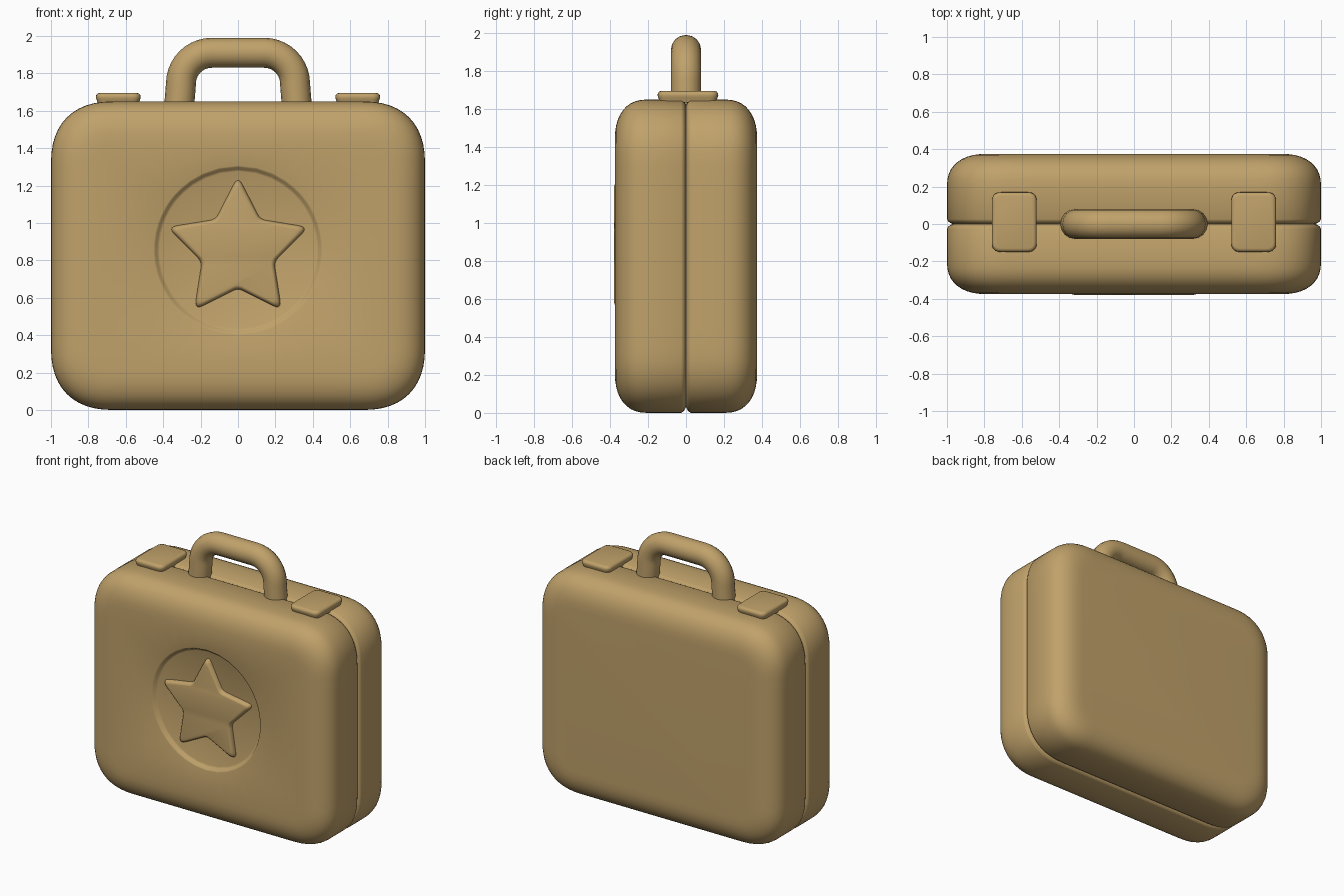
import bpy, bmesh, math
from mathutils import Vector

if "Cube" in bpy.data.objects:
    bpy.data.objects.remove(bpy.data.objects["Cube"])

tan = bpy.data.materials.new("tan_plastic")
tan.diffuse_color = (0.53, 0.36, 0.145, 1)
tan.use_nodes = True
tan.node_tree.nodes["Principled BSDF"].inputs["Base Color"].default_value = tan.diffuse_color


def finish(obj, angle=40):
    obj.data.materials.append(tan)
    bpy.ops.object.select_all(action='DESELECT')
    obj.select_set(True)
    bpy.context.view_layer.objects.active = obj
    bpy.ops.object.shade_smooth_by_angle(angle=math.radians(angle))


def loft(name, rings, angle=40):
    """Skin a list of equal-length point rings and cap both ends."""
    bm = bmesh.new()
    loops = [[bm.verts.new(p) for p in ring] for ring in rings]
    n = len(loops[0])
    for a, b in zip(loops, loops[1:]):
        for i in range(n):
            j = (i + 1) % n
            bm.faces.new((a[i], a[j], b[j], b[i]))
    bm.faces.new(loops[0][::-1])
    bm.faces.new(loops[-1])
    bmesh.ops.recalc_face_normals(bm, faces=bm.faces)
    mesh = bpy.data.meshes.new(name)
    bm.to_mesh(mesh)
    bm.free()
    obj = bpy.data.objects.new(name, mesh)
    bpy.context.collection.objects.link(obj)
    finish(obj, angle)
    return obj


def soft(t, power=2.4):
    """Quarter superellipse, t from 0 to 1."""
    a = t * math.pi / 2
    return max(math.cos(a), 0) ** (2 / power), max(math.sin(a), 0) ** (2 / power)


def outline(hx, hz, r, y, zc, arc=12, side=10):
    """Rounded rectangle in the xz plane with points along the straight sides."""
    corners = []
    for k, (sx, sz) in enumerate(((1, 1), (-1, 1), (-1, -1), (1, -1))):
        pts = []
        for i in range(arc + 1):
            c, s = soft(i / arc)
            if k % 2:
                c, s = s, c
            pts.append(Vector((sx * (hx - r + r * c), y, zc + sz * (hz - r + r * s))))
        corners.append(pts)
    ring = []
    for k in range(4):
        ring += corners[k]
        a, b = corners[k][-1], corners[(k + 1) % 4][0]
        ring += [a.lerp(b, i / side) for i in range(1, side)]
    return ring


# Case: seam groove at the middle, soft edges towards front and back
steps = [(0, 0.03), (0.006, 0.018), (0.013, 0.007), (0.026, 0)]
for i in range(11):
    c, s = soft(i / 10)
    steps.append((0.20 + 0.175 * s, 0.22 * (1 - c)))
half = [(y, d) for y, d in steps]
sections = [(y, d) for y, d in reversed(half)] + [(-y, d) for y, d in half[1:]]
rings = [outline(1 - d, 0.825 - d, 0.34 - d, y, 0.825) for y, d in sections]

# Round recess on the front, reached from the last outline
ZC = 0.855
base = rings[-1]
for radius, y in ((0.452, -0.375), (0.444, -0.372), (0.432, -0.352), (0.42, -0.347)):
    ring = []
    for p in base:
        a = math.atan2(p.z - ZC, p.x)
        ring.append(Vector((radius * math.cos(a), y, ZC + radius * math.sin(a))))
    rings.append(ring)
loft("case", rings, 50)

# Raised star with rounded points
tips = []
for i in range(10):
    a = math.pi / 2 + i * math.pi / 5
    r = 0.205 if i % 2 else 0.40
    tips.append(Vector((r * math.cos(a), 0, r * math.sin(a))))
star = []
for i, p in enumerate(tips):
    cut = 0.03 if i % 2 else 0.055
    a = p + (tips[i - 1] - p).normalized() * cut
    b = p + (tips[(i + 1) % 10] - p).normalized() * cut
    for k in range(6):
        t = k / 5
        star.append(a * (1 - t) ** 2 + p * 2 * t * (1 - t) + b * t * t)
levels = ((-0.335, 1), (-0.358, 0.985), (-0.370, 0.96), (-0.377, 0.92), (-0.379, 0.88))
loft("star_emblem", [[Vector((p.x * s, y, ZC + p.z * s)) for p in star] for y, s in levels], 50)

# Handle: round tube along a bent path
curve = bpy.data.curves.new("handle", 'CURVE')
curve.dimensions = '3D'
curve.bevel_depth = 0.08
curve.bevel_resolution = 6
curve.use_fill_caps = True
right = [(0.317, 1.60), (0.31, 1.68)]
for i in range(11):
    a = i / 10 * math.pi / 2
    right.append((0.14 + 0.165 * math.cos(a), 1.745 + 0.165 * math.sin(a)))
path = right + [(-x, z) for x, z in reversed(right)]
spline = curve.splines.new('POLY')
spline.points.add(len(path) - 1)
for point, (x, z) in zip(spline.points, path):
    point.co = (x, 0, z, 1)
handle = bpy.data.objects.new("handle", curve)
bpy.context.collection.objects.link(handle)
bpy.ops.object.select_all(action='DESELECT')
handle.select_set(True)
bpy.context.view_layer.objects.active = handle
bpy.ops.object.convert(target='MESH')
finish(bpy.context.view_layer.objects.active, 50)

# Latch plates on the top
for side, label in ((-1, "left"), (1, "right")):
    rings = []
    for z, d in ((1.635, 0.012), (1.66, 0.004), (1.672, 0), (1.683, 0.002), (1.692, 0.009), (1.695, 0.02)):
        ring = outline(0.12 - d, 0.16 - d, 0.05 - d, 0, 0, 5, 2)
        rings.append([Vector((side * 0.64 + p.x, 0.01 + p.z, z)) for p in ring])
    loft(label + "_latch", rings, 50)
